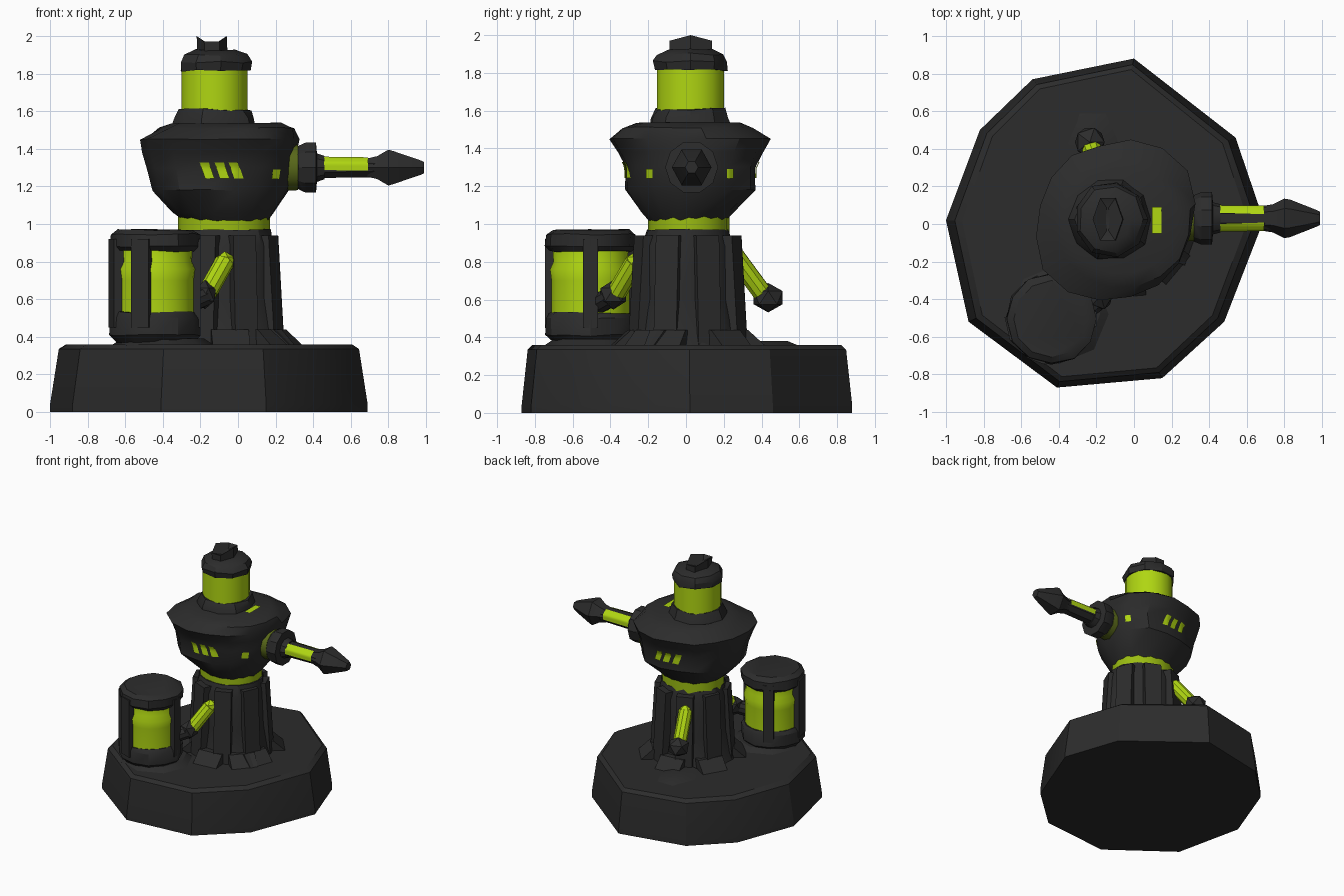
import bpy, bmesh, math, random
from mathutils import Vector
from mathutils.bvhtree import BVHTree

if "Cube" in bpy.data.objects:
    bpy.data.objects.remove(bpy.data.objects["Cube"])

random.seed(4)


def material(name, rgb):
    m = bpy.data.materials.new(name)
    m.diffuse_color = (*rgb, 1)
    m.use_nodes = True
    m.node_tree.nodes["Principled BSDF"].inputs["Base Color"].default_value = m.diffuse_color
    return m


DARK = material("charcoal", (0.025, 0.025, 0.025))
GREEN = material("acid green", (0.43, 0.67, 0.006))
MID = material("moss green", (0.33, 0.51, 0.006))
OLIVE = material("dim olive", (0.10, 0.14, 0.010))


def finish(name, bm, mat):
    bmesh.ops.recalc_face_normals(bm, faces=bm.faces)
    me = bpy.data.meshes.new(name)
    bm.to_mesh(me)
    bm.free()
    me.materials.append(mat)
    ob = bpy.data.objects.new(name, me)
    bpy.context.collection.objects.link(ob)
    return ob


def loft(name, rings, n, mat, axis="Z", turn=0.0, rough=0.0):
    """Rings of (level, radius_a, radius_b, centre_a, centre_b) along an axis."""
    bm = bmesh.new()
    loops = []
    for lv, ra, rb, ca, cb in rings:
        loop = []
        for i in range(n):
            t = turn + math.tau * i / n
            k = 1 + random.uniform(-rough, rough)
            a, b = ca + ra * k * math.cos(t), cb + rb * k * math.sin(t)
            h = lv + random.uniform(-rough, rough) * 0.2
            loop.append(bm.verts.new((a, b, h) if axis == "Z" else (h, a, b)))
        loops.append(loop)
    for lo, hi in zip(loops, loops[1:]):
        for i in range(n):
            j = (i + 1) % n
            bm.faces.new((lo[i], lo[j], hi[j], hi[i]))
    bm.faces.new(loops[0])
    bm.faces.new(loops[-1])
    return finish(name, bm, mat)


def rod(name, p, q, r, mat, n=10):
    bm = bmesh.new()
    p, q = Vector(p), Vector(q)
    d = q - p
    bmesh.ops.create_cone(bm, cap_ends=True, segments=n, radius1=r, radius2=r, depth=d.length)
    ob = finish(name, bm, mat)
    ob.rotation_euler = d.to_track_quat("Z", "Y").to_euler()
    ob.location = (p + q) / 2
    return ob


def knob(name, loc, scale, mat=DARK):
    bm = bmesh.new()
    bmesh.ops.create_icosphere(bm, subdivisions=1, radius=1)
    for v in bm.verts:
        v.co = Vector(loc) + Vector(a * s for a, s in zip(v.co, scale))
    return finish(name, bm, mat)


def block(name, angle, centre, r0, r1, width, z0, z1, lean=0.0):
    """Radial block around a centre; its top edge leans inward."""
    bm = bmesh.new()
    bmesh.ops.create_cube(bm, size=1)
    c, s = math.cos(math.radians(angle)), math.sin(math.radians(angle))
    for v in bm.verts:
        r = r1 if v.co.x > 0 else r0
        if v.co.z > 0 and v.co.x > 0:
            r -= lean
        w = v.co.y * width
        v.co = (centre[0] + r * c - w * s, centre[1] + r * s + w * c,
                z1 if v.co.z > 0 else z0)
    return finish(name, bm, DARK)


def slit(name, target, origin, u, v, direction, mat=GREEN, steps=5):
    """Thin glowing plate projected on to the surface of a target."""
    tree = BVHTree.FromPolygons([x.co for x in target.data.vertices],
                                [p.vertices for p in target.data.polygons])
    o, u, v, d = map(Vector, (origin, u, v, direction))
    bm = bmesh.new()
    grid = []
    for i in range(steps + 1):
        for j in range(steps + 1):
            p = o + u * (i / steps - 0.5) + v * (j / steps - 0.5)
            hit = tree.ray_cast(p, d)[0]
            grid.append(bm.verts.new((hit if hit else p + d) - d * 0.008))
    m = steps + 1
    for i in range(steps):
        for j in range(steps):
            a = i * m + j
            bm.faces.new((grid[a], grid[a + 1], grid[a + m + 1], grid[a + m]))
    return finish(name, bm, mat)


# Rock base
outline = [(-1, .02), (-.88, -.52), (-.41, -.87), (.15, -.82), (.48, -.52),
           (.69, .02), (.54, .46), (0, .88), (-.54, .77), (-.82, .5)]
bm = bmesh.new()
levels = []
for z, k in ((0, 1), (.04, 1), (.335, .945), (.36, .90)):
    levels.append([bm.verts.new((-.15 + (x + .15) * k, y * (k + .5) / 1.5, z)) for x, y in outline])
for lo, hi in zip(levels, levels[1:]):
    for i in range(10):
        j = (i + 1) % 10
        bm.faces.new((lo[i], lo[j], hi[j], hi[i]))
bm.faces.new(levels[0])
bm.faces.new(levels[-1])
finish("rock_base", bm, DARK)
loft("back_rubble", [(.35, .17, .22, -.22, .42), (.38, .08, .16, -.22, .40)], 6, DARK)
loft("canister_rubble", [(.35, .28, .28, -.4, -.48), (.39, .22, .22, -.4, -.48)], 8, DARK)

# Pedestal with ribs and feet
AX = (-.07, .01)
loft("pedestal", [(.35, .33, .30, *AX), (.42, .31, .28, *AX), (.60, .28, .255, *AX),
                  (.88, .27, .255, *AX), (.97, .25, .22, *AX)], 12, DARK, turn=.26, rough=.02)
for a in range(0, 360, 45):
    block("pedestal_rib", a + 22, AX, .1, .315, .13, .36, .94, .035)
for a in (-20, 40, 95, 150, 215, 275, 320):
    block("pedestal_foot", a, AX, .2, .42, .2, .34, .44, .11)

# Neck and turret body, its shoulders fuller along one diagonal
loft("neck_ring", [(.95, .245, .215, -.075, .015), (1.04, .245, .215, -.075, .015)], 16, MID)
body = loft("turret_body", [(1.02, .23, .21, -.07, .01), (1.06, .27, .25, -.08, .01),
                            (1.18, .355, .335, -.09, .02), (1.30, .385, .335, -.09, .02),
                            (1.38, .40, .37, -.10, .02), (1.45, .405, .41, -.10, .02),
                            (1.51, .36, .35, -.06, .01), (1.535, .30, .28, -.06, .01)],
            16, DARK, turn=.2, rough=.02)
for v in body.data.vertices:
    if 1.1 < v.co.z < 1.48:
        x, y = v.co.x + .1, v.co.y - .02
        k = 1 + .14 * max(0, math.sin(2 * math.atan2(y, x)))
        v.co.x, v.co.y = x * k - .1, y * k + .02

# Glowing slits on both flanks, by the gun and on top
for side in (-1, 1):
    y, d = side, (0, -side, 0)
    for x in (-.165, -.085, -.01):
        slit("flank_slit", body, (x, y, 1.285), (.05, 0, 0), (-.03, 0, .085), d)
    slit("corner_slit", body, (.9, .02 + side * .215, 1.265), (0, .035, 0), (0, 0, .05), (-1, 0, 0))
slit("top_slit", body, (.12, .02, 2.5), (.05, 0, 0), (0, .14, 0), (0, 0, -1))

# Head: collar, glowing drum, cap and notched crown
HX = (-.125, .025)
loft("head_collar", [(1.50, .23, .23, *HX), (1.56, .215, .215, *HX), (1.61, .19, .19, *HX)],
     10, DARK, rough=.04)
loft("head_drum", [(1.57, .176, .18, *HX), (1.85, .176, .18, *HX)], 18, GREEN)
loft("head_cap", [(1.815, .19, .195, *HX), (1.86, .195, .20, *HX), (1.90, .17, .18, *HX),
                  (1.925, .11, .12, *HX)], 9, DARK, rough=.03)
crown = loft("head_crown", [(1.89, .08, .13, -.135, .025), (1.97, .08, .13, -.14, .025),
                            (1.95, .01, .07, -.14, .025)], 6, DARK)
for i in (6, 9):
    crown.data.vertices[i].co.z = 2.0

# Gun along +x
GX = (.03, 1.3)
loft("gun_gasket", [(.24, .125, .125, *GX), (.318, .12, .12, *GX)], 12, OLIVE, "X")
loft("gun_collar", [(.305, .10, .10, *GX), (.322, .125, .122, *GX), (.36, .14, .14, *GX),
                    (.415, .14, .14, *GX), (.42, .085, .08, *GX), (.46, .075, .065, *GX)], 10, DARK, "X")
gun = loft("gun_barrel", [(.42, .068, .06, *GX), (.74, .065, .055, *GX)], 8, DARK, "X", turn=math.pi / 8)
loft("gun_muzzle", [(.69, .067, .057, *GX), (.74, .075, .07, *GX), (.80, .105, .11, *GX),
                    (.83, .10, .10, *GX), (.97, .045, .045, *GX), (.99, .035, .035, *GX)], 6, DARK, "X")
ca, sa = math.cos(math.radians(24)), math.sin(math.radians(24))
for side in (-1, 1):
    slit("gun_strip", gun, (.575, .03 + side * .4 * ca, 1.3 + .4 * sa), (.235, 0, 0),
         (0, -side * .082 * sa, .082 * ca), (0, -side * ca, -sa), GREEN, 8)

# Canister with glowing core and cage posts
CX = (-.44, -.505)
loft("canister_core", [(.48, .21, .21, *CX), (.70, .21, .21, *CX), (.76, .218, .218, *CX),
                       (.80, .20, .20, *CX), (.9, .205, .205, *CX)], 18, GREEN)
loft("canister_foot", [(.37, .20, .20, *CX), (.41, .24, .24, *CX), (.50, .24, .24, *CX),
                       (.53, .22, .22, *CX)], 12, DARK, rough=.025)
loft("canister_lid", [(.855, .22, .22, *CX), (.88, .24, .24, *CX), (.945, .24, .24, *CX),
                      (.97, .20, .20, *CX)], 12, DARK, rough=.025)
for a, w in ((0, .08), (117, .08), (193, .13), (250, .1)):
    block("canister_post", a, CX, .15, .24, w, .45, .92)

# Glowing pipes with rounded tops and dark fittings
rod("front_pipe", (-.07, -.27, .80), (-.16, -.365, .64), .052, GREEN)
knob("front_pipe_elbow", (-.07, -.265, .80), (.055, .055, .055), GREEN)
knob("front_pipe_fitting", (-.175, -.385, .625), (.066, .08, .078))
rod("front_pipe_link", (-.17, -.39, .62), (-.26, -.46, .58), .055, DARK)
rod("back_pipe", (-.18, .26, .83), (-.225, .40, .64), .052, GREEN)
knob("back_pipe_elbow", (-.18, .26, .83), (.055, .055, .055), GREEN)
knob("back_pipe_fitting", (-.235, .435, .61), (.088, .09, .078))

# Soft shading with sharp edges
for ob in bpy.context.scene.objects:
    ob.select_set(True)
    bpy.context.view_layer.objects.active = ob
bpy.ops.object.shade_smooth_by_angle(angle=math.radians(32))
